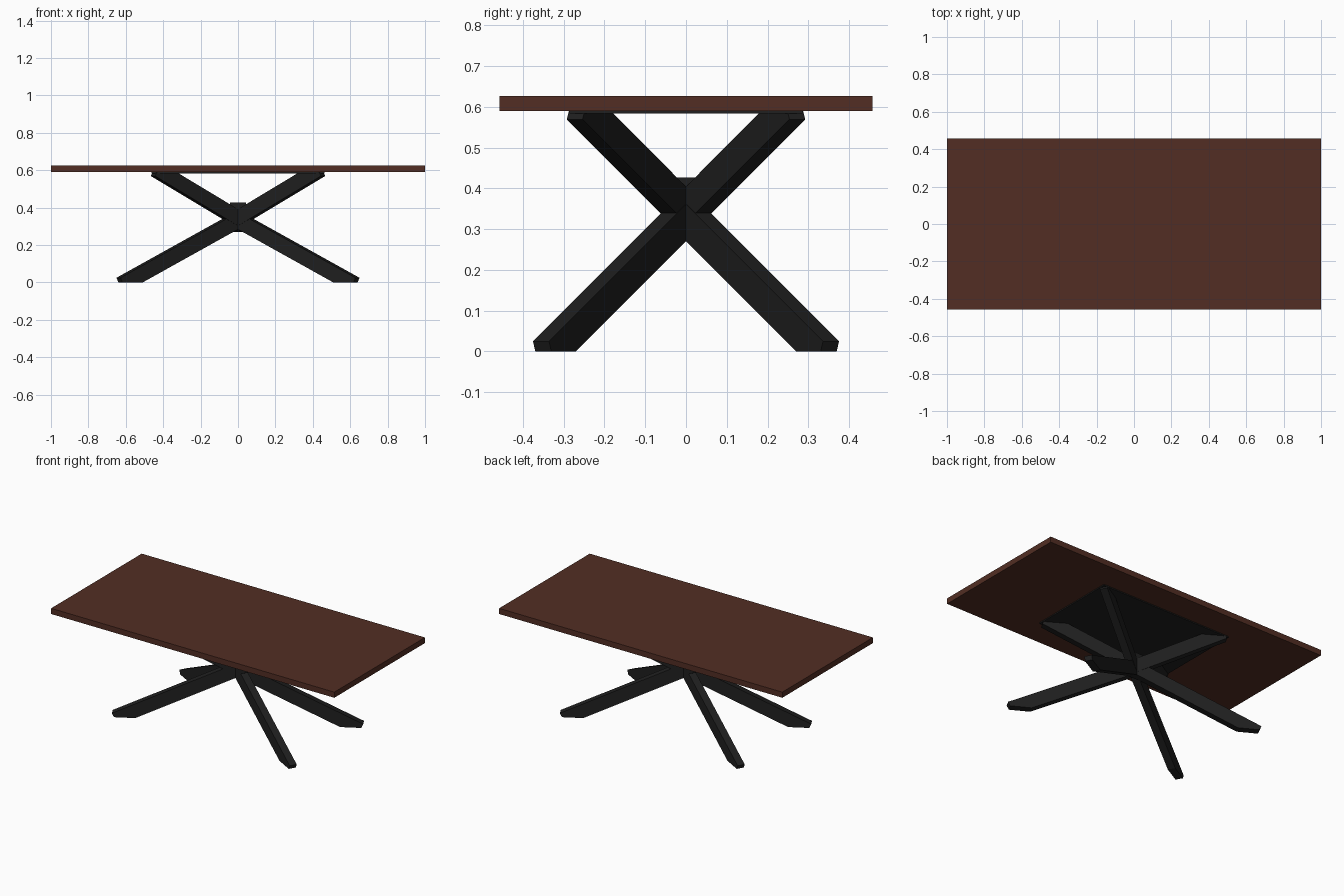
import bpy
import bmesh
from math import cos, sin, radians
from mathutils import Vector

old = bpy.data.objects.get("Cube")
if old:
    bpy.data.objects.remove(old, do_unlink=True)


def material(name, rgb):
    mat = bpy.data.materials.new(name)
    mat.use_nodes = True
    mat.diffuse_color = (*rgb, 1)
    bsdf = next(n for n in mat.node_tree.nodes if n.type == "BSDF_PRINCIPLED")
    bsdf.inputs["Base Color"].default_value = (*rgb, 1)
    bsdf.inputs["Roughness"].default_value = 0.6
    return mat


WOOD = material("dark red brown wood", (0.085, 0.027, 0.017))
METAL = material("black metal", (0.014, 0.014, 0.014))


def prism(name, base, offset, mat):
    """Polygon extruded along an offset vector."""
    bm = bmesh.new()
    face = bm.faces.new([bm.verts.new(p) for p in base])
    grown = bmesh.ops.extrude_face_region(bm, geom=[face], use_keep_orig=True)
    moved = [v for v in grown["geom"] if isinstance(v, bmesh.types.BMVert)]
    bmesh.ops.translate(bm, verts=moved, vec=offset)
    bmesh.ops.recalc_face_normals(bm, faces=bm.faces[:])
    mesh = bpy.data.meshes.new(name)
    bm.to_mesh(mesh)
    bm.free()
    mesh.materials.append(mat)
    obj = bpy.data.objects.new(name, mesh)
    bpy.context.collection.objects.link(obj)
    return obj


def box(name, half_x, half_y, low, high, mat):
    base = [(sx * half_x, sy * half_y, low)
            for sx, sy in ((-1, -1), (1, -1), (1, 1), (-1, 1))]
    return prism(name, base, (0, 0, high - low), mat)


def beam(name, profile, angle, sx, sy, width=0.045):
    """Sloped bar: side profile (reach, height) given a width."""
    along = Vector((sx * cos(angle), sy * sin(angle), 0))
    side = Vector((-along.y, along.x, 0)) * width
    base = [along * s + Vector((0, 0, z)) - side / 2 for s, z in profile]
    return prism(name, base, side, METAL)


# Table top and the thin mounting plate beneath it
box("table_top", 1, 0.457, 0.59, 0.626, WOOD)
box("mounting_plate", 0.462, 0.285, 0.583, 0.5905, METAL)

# Splayed legs and support arms, cut flat where they meet floor and plate
LEG = [(0, 0.29), (0.596, 0), (0.719, 0), (0.731, 0.025), (0.0, 0.38)]
ARM = [(0, 0.296), (0.53, 0.569), (0.52, 0.5895), (0.396, 0.5895), (0, 0.385)]
for sx, x_name in ((1, "left"), (-1, "right")):
    for sy, y_name in ((-1, "front"), (1, "back")):
        beam(f"{y_name}_{x_name}_leg", LEG, radians(29.1), sx, sy)
        beam(f"{y_name}_{x_name}_arm", ARM, radians(31), sx, sy)

# Central hub block with a ridged core filling the joint between the legs
box("hub_block", 0.043, 0.025, 0.31, 0.427, METAL)
core = [(0.045, 0, 0.27), (0, 0.025, 0.295), (-0.045, 0, 0.27), (0, -0.025, 0.295)]
prism("hub_core", core, (0, 0, 0.1), METAL)
